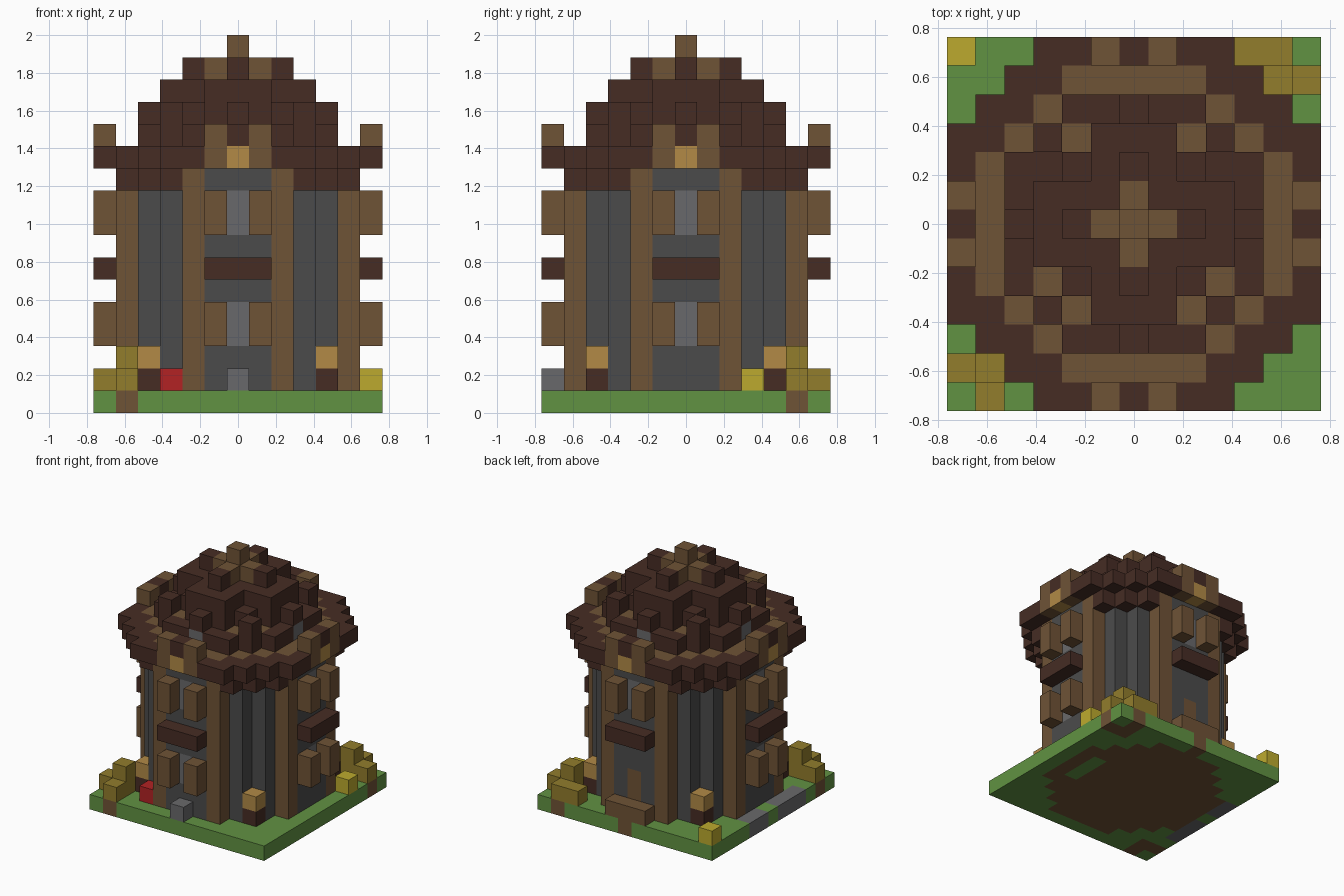
import bpy
import bmesh
from mathutils import Vector

if "Cube" in bpy.data.objects:
    bpy.data.objects.remove(bpy.data.objects["Cube"], do_unlink=True)

U = 2 / 17  # edge of one block


def material(name, rgb):
    lin = [((c / 255 + 0.055) / 1.055) ** 2.4 for c in rgb]
    m = bpy.data.materials.new(name)
    m.use_nodes = True
    m.diffuse_color = (*lin, 1)
    bsdf = m.node_tree.nodes["Principled BSDF"]
    bsdf.inputs["Base Color"].default_value = (*lin, 1)
    bsdf.inputs["Roughness"].default_value = 1
    return m


GREEN = material("grass green", (97, 146, 66))
DARK = material("dark brown", (70, 44, 36))
BROWN = material("wood brown", (111, 83, 54))
TAN = material("lamp tan", (178, 138, 70))
GOLD = material("bush gold", (146, 125, 44))
YELLOW = material("flower yellow", (188, 170, 46))
RED = material("flower red", (178, 34, 36))
STONE = material("light grey", (105, 105, 107))
WALL = material("dark grey", (75, 75, 75))

blocks = {}  # cell -> (part name, material); later parts replace earlier ones


def put(part, mat, cells):
    for c in cells:
        blocks[c] = (part, mat)


def box(xs, ys, zs):
    """All cells in inclusive ranges."""
    rng = [range(r[0], r[1] + 1) if isinstance(r, tuple) else [r] for r in (xs, ys, zs)]
    return [(x, y, z) for x in rng[0] for y in rng[1] for z in rng[2]]


def disc(r2, z, inner=-1):
    return [c for c in box((-6, 6), (-6, 6), z) if inner < c[0] ** 2 + c[1] ** 2 <= r2]


def four(cells):
    """Repeat cells by quarter turns around the tower axis."""
    out = []
    for x, y, z in cells:
        out += [(x, y, z), (-y, x, z), (-x, -y, z), (y, -x, z)]
    return out


def mirrored(cells):
    return four(cells + [(-x, y, z) for x, y, z in cells])


# Ground slab with earth under the tower, bushes and door
put("ground", GREEN, box((-6, 6), (-6, 6), 0))
put("earth", BROWN, disc(29, 0) + [(0, 6, 0)])
put("ground", GREEN, box(4, (-1, 1), 0))
for s in (-1, 1):
    put("earth", BROWN, [(5 * s, 5 * s, 0), (6 * s, 5 * s, 0), (5 * s, 6 * s, 0)])
put("gravel", STONE, box(-6, (1, 2), 0) + box(-6, (-3, -1), 0))

# Round tower wall and posts
for z in range(1, 11):
    put("tower_wall", WALL, disc(29, z))
put("posts", BROWN, mirrored(box(2, -5, (1, 10))))

# Windows, shutters and flower ledges on the four sides
for low in (3, 8):
    put("windows", STONE, four(box(0, -5, (low, low + 1))))
    put("shutters", BROWN, mirrored(box(1, -6, (low, low + 1))))
put("ledges", DARK, four(box((-1, 1), -6, 6)))

# Back side has a door and step in place of the lower window
for c in box((-1, 1), 6, (3, 4)):
    blocks.pop(c, None)
put("tower_wall", WALL, [(0, 5, 4)])
put("door", BROWN, box(0, 5, (1, 3)))
put("door_step", BROWN, box((-1, 1), 6, 1))

# Eaves and broad roof brim
put("eaves", DARK, mirrored([(3, -5, 10), (4, -4, 10)]))
put("roof_brim", DARK, disc(45, 11))
put("roof_band", BROWN, disc(29, 11, 24))

# Gable boxes with lamps at the brim
put("gable_sides", BROWN, mirrored(box(1, -6, (11, 12))))
put("gable_lamps", TAN, four([(0, -6, 11)]))
put("gable_tops", DARK, four([(0, -6, 12)]))

# Stepped upper roof
put("roof_lower", DARK, disc(20, 12))
put("roof_corner_band", BROWN, mirrored([(2, -3, 12)]))
put("roof_lower", DARK, [(3, 2, 12), (-3, 2, 12)])
put("roof_windows", STONE, four([(0, -4, 12)]))
put("roof_middle", DARK, disc(10, 13))
put("dormer_caps", DARK, four([(0, -4, 13), (3, -3, 13)]))
put("roof_upper", DARK, box((-1, 1), (-3, 3), 14) + box((-3, 3), (-1, 1), 14))
put("crown_ends", DARK, four([(0, -2, 15)]))
put("crown", BROWN, four([(0, -1, 15)]) + box(0, 0, (15, 16)))

# Lamp posts, bushes, flowers and a stone around the yard
put("lamp_bases", DARK, four([(4, -4, 1)]))
put("lamps", TAN, four([(4, -4, 2)]))
for s in (-1, 1):
    put("bushes", GOLD, box(5 * s, 5 * s, (1, 2)) + [(6 * s, 5 * s, 1), (5 * s, 6 * s, 1)])
put("bushes", GOLD, [(4, 6, 1)])
put("yellow_flowers", YELLOW, [(-6, 6, 1), (6, 3, 1)])
put("red_flower", RED, [(-3, -5, 1)])
put("stone", STONE, [(0, -6, 1)])


def build(part):
    """Make one mesh from the exposed block faces of a part."""
    bm = bmesh.new()
    mat = None
    for cell, (name, m) in blocks.items():
        if name != part:
            continue
        mat = m
        centre = Vector(cell) + Vector((0, 0, 0.5))
        for axis in range(3):
            for sign in (-1, 1):
                n = Vector([sign if i == axis else 0 for i in range(3)])
                if tuple(int(a + b) for a, b in zip(cell, n)) in blocks:
                    continue
                u = Vector([1 if i == (axis + 1) % 3 else 0 for i in range(3)])
                v = n.cross(u)
                quad = [u + v, v - u, -u - v, u - v]
                bm.faces.new([bm.verts.new((centre + (n + q) / 2) * U) for q in quad])
    if bm.faces:
        bmesh.ops.remove_doubles(bm, verts=bm.verts, dist=U / 100)
        mesh = bpy.data.meshes.new(part)
        bm.to_mesh(mesh)
        mesh.materials.append(mat)
        bpy.context.collection.objects.link(bpy.data.objects.new(part, mesh))
    bm.free()


for part in sorted({name for name, _ in blocks.values()}):
    build(part)
